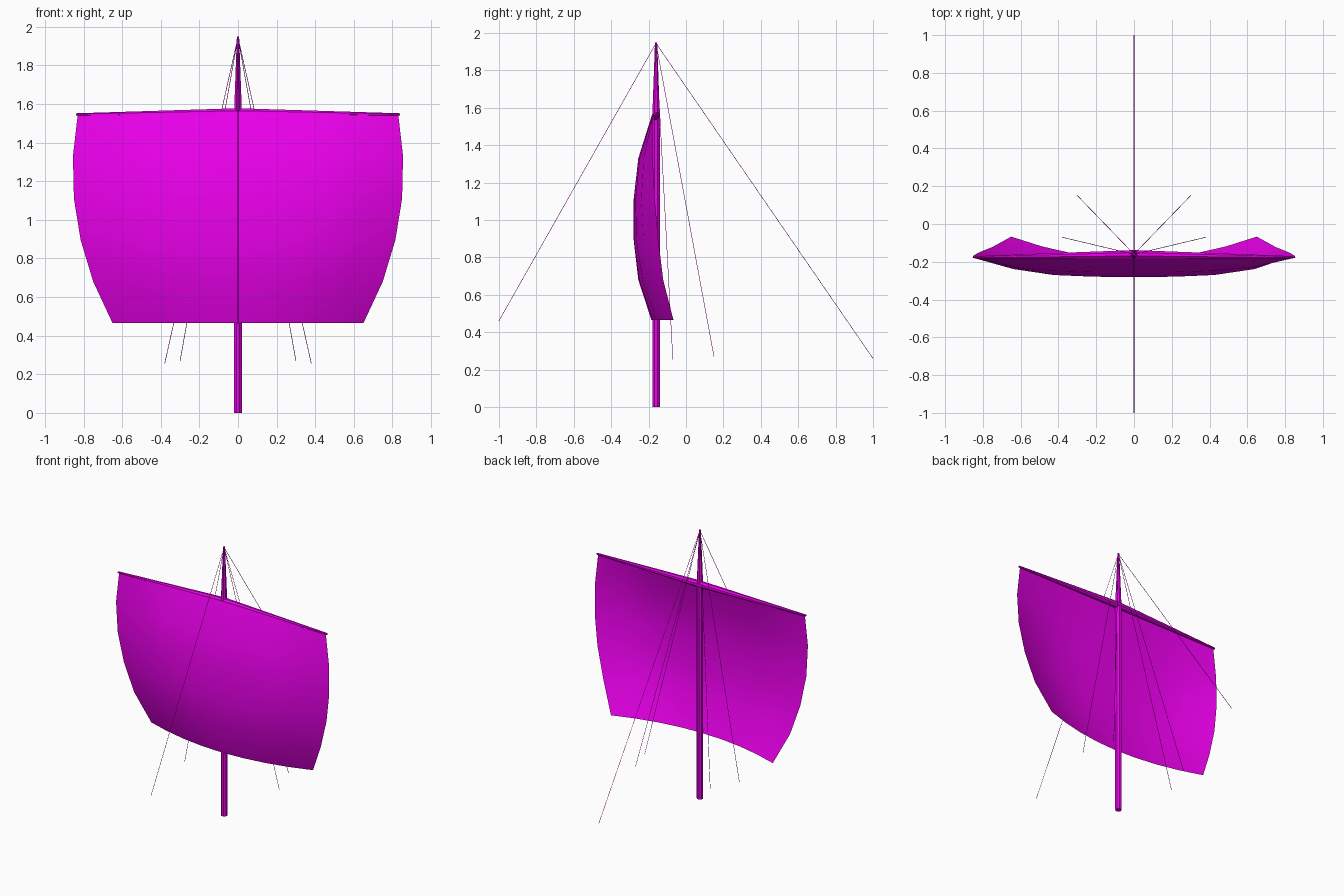
import bpy, bmesh
from mathutils import Vector

if "Cube" in bpy.data.objects:
    bpy.data.objects.remove(bpy.data.objects["Cube"])

mat = bpy.data.materials.new("magenta")
mat.diffuse_color = (0.85, 0.0, 0.85, 1)
mat.use_nodes = True
mat.node_tree.nodes["Principled BSDF"].inputs["Base Color"].default_value = mat.diffuse_color


def finish(name, bm, smooth=False):
    me = bpy.data.meshes.new(name)
    bm.to_mesh(me)
    bm.free()
    me.materials.append(mat)
    for p in me.polygons:
        p.use_smooth = smooth
    ob = bpy.data.objects.new(name, me)
    bpy.context.collection.objects.link(ob)
    return ob


def spar(name, stations, side, up, offsets):
    """Loft a cross-section through (centre, radius) stations."""
    bm = bmesh.new()
    rings = []
    for c, r in stations:
        rings.append([bm.verts.new(Vector(c) + r * (a * Vector(side) + b * Vector(up)))
                      for a, b in offsets])
    n = len(offsets)
    for r0, r1 in zip(rings, rings[1:]):
        for i in range(n):
            bm.faces.new((r0[i], r0[(i + 1) % n], r1[(i + 1) % n], r1[i]))
    bm.faces.new(rings[0])
    bm.faces.new(rings[-1])
    bmesh.ops.recalc_face_normals(bm, faces=bm.faces)
    return finish(name, bm)


OCT = [(1, .41), (.41, 1), (-.41, 1), (-1, .41), (-1, -.41), (-.41, -1), (.41, -1), (1, -.41)]
TRI = [(1, -.58), (0, 1.15), (-1, -.58)]

# Mast, straight then tapering above the yard
spar("mast", [((0, -.16, 0), .02), ((0, -.16, 1.56), .02), ((0, -.16, 1.95), .006)],
     (1, 0, 0), (0, 1, 0), OCT)

# Yard, thick in the middle and thin at the tips
spar("yard", [((-.84, -.176, 1.546), .006), ((0, -.16, 1.556), .022), ((.84, -.176, 1.546), .006)],
     (0, 1, 0), (0, 0, 1), OCT)

# Sail rows: z, half width, y at middle, y at edge, curve power
rows = [(1.55, .83, -.183, -.178, 2),
        (1.33, .855, -.255, -.178, 3.5),
        (1.11, .85, -.28, -.167, 3.5),
        (.895, .815, -.28, -.148, 3.2),
        (.68, .75, -.255, -.122, 2.6),
        (.465, .65, -.185, -.067, 2)]
bm = bmesh.new()
grid = []
for k, (z, w, ym, ye, p) in enumerate(rows):
    line = []
    for i in range(-4, 5):
        t = i / 4
        zz = z + (.012 * (1 - abs(t)) - .003 if k == 0 else 0)
        line.append(bm.verts.new((w * t, ym + (ye - ym) * abs(t) ** p, zz)))
    grid.append(line)
for a, b in zip(grid, grid[1:]):
    for i in range(8):
        bm.faces.new((a[i], b[i], b[i + 1], a[i + 1]))
finish("sail", bm, smooth=True)

# Stays and shrouds from the masthead
head = Vector((0, -.16, 1.945))
ropes = [("forestay", (0, -1, .46)), ("backstay", (0, 1, .26))]
for s, label in ((-1, "left"), (1, "right")):
    ropes += [(label + "_front_shroud", (s * .38, -.07, .255)),
              (label + "_rear_shroud", (s * .30, .15, .27))]
for name, end in ropes:
    d = (Vector(end) - head).normalized()
    side = d.cross(Vector((0, 1, 0))).normalized()
    spar(name, [(head, .0015), (end, .0015)], side, d.cross(side), TRI)
